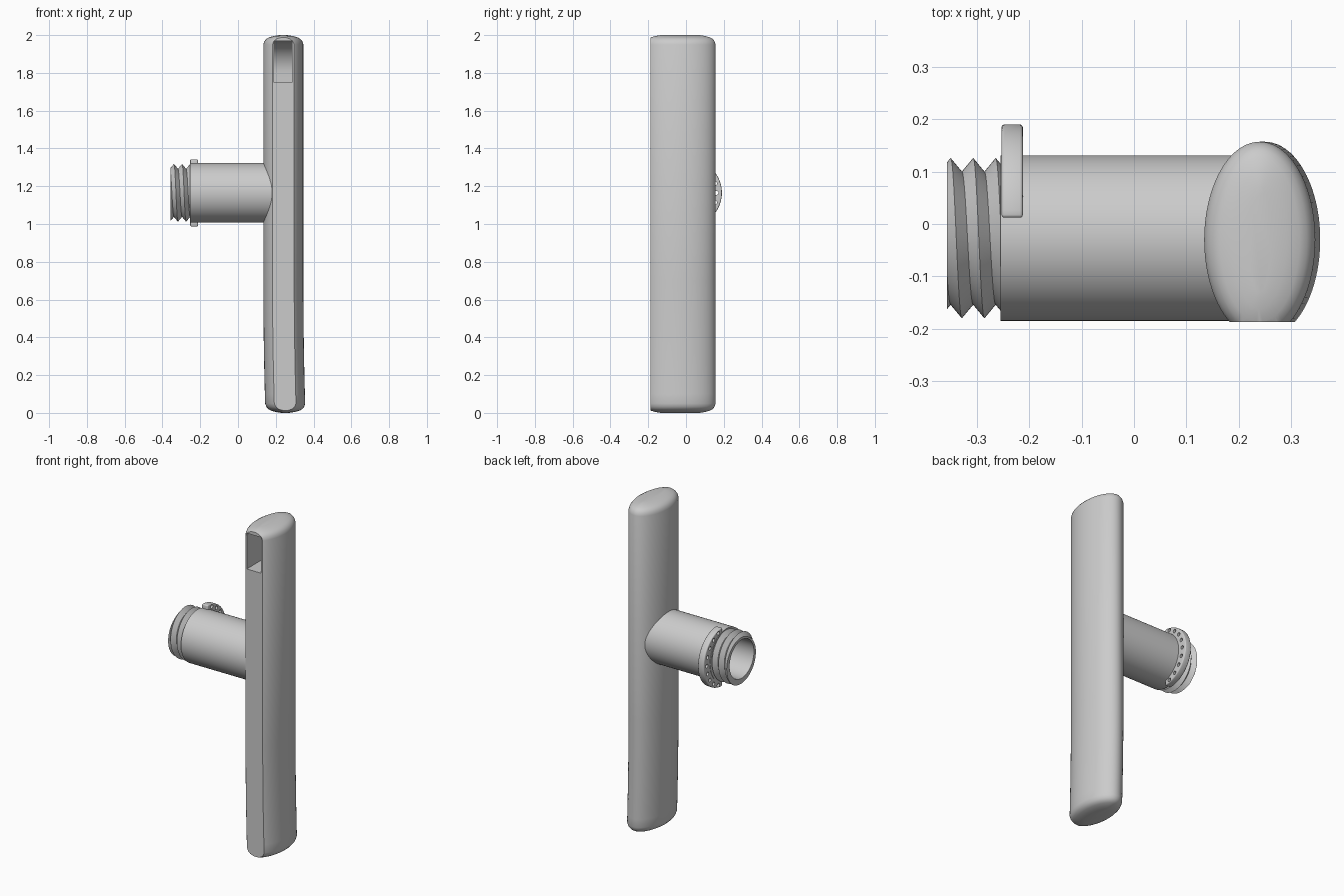
import bpy, bmesh, math
from math import cos, sin, pi, tau
from mathutils import Matrix

old = bpy.data.objects.get("Cube")
if old:
    bpy.data.objects.remove(old, do_unlink=True)

grey = bpy.data.materials.new("plain grey")
grey.use_nodes = True
grey.diffuse_color = (0.6, 0.6, 0.6, 1)
grey.node_tree.nodes["Principled BSDF"].inputs["Base Color"].default_value = (0.6, 0.6, 0.6, 1)

AXIS_Y, AXIS_Z = -0.027, 1.165      # centre line of the side tube
FRONT = -0.187                      # flat front plane


def finish(bm, name):
    bmesh.ops.recalc_face_normals(bm, faces=bm.faces)
    mesh = bpy.data.meshes.new(name)
    bm.to_mesh(mesh)
    bm.free()
    mesh.materials.append(grey)
    ob = bpy.data.objects.new(name, mesh)
    bpy.context.collection.objects.link(ob)
    return ob


def activate(ob):
    bpy.ops.object.select_all(action='DESELECT')
    ob.select_set(True)
    bpy.context.view_layer.objects.active = ob


def smooth(ob):
    activate(ob)
    bpy.ops.object.shade_smooth_by_angle(angle=math.radians(35))


def cut(ob, cutter):
    mod = ob.modifiers.new("cut", 'BOOLEAN')
    mod.operation = 'DIFFERENCE'
    mod.solver = 'EXACT'
    mod.object = cutter
    activate(ob)
    bpy.ops.object.modifier_apply(modifier=mod.name)
    bpy.data.objects.remove(cutter, do_unlink=True)


def bridge(bm, a, b, closed=True):
    n = len(a)
    for i in range(n if closed else n - 1):
        k = (i + 1) % n
        bm.faces.new((a[i], a[k], b[k], b[i]))


def prism(bm, points, x0, x1):
    """Extrude a (y, z) outline along x."""
    a = [bm.verts.new((x0, y, z)) for y, z in points]
    b = [bm.verts.new((x1, y, z)) for y, z in points]
    bridge(bm, a, b)
    bm.faces.new(a)
    bm.faces.new(b)


# Upright body: elliptical rings with rounded ends, slightly bent at the foot
cap = [(0, .085), (.005, .055), (.012, .03), (.02, .016), (.032, .006), (.05, 0)]
levels = cap + [(z / 10, 0) for z in range(1, 8)] + [(2 - z, d) for z, d in reversed(cap)]
bm = bmesh.new()
rings = []
for z, inset in levels:
    cx = 0.24 + 0.011 * max(0, 1 - z / 0.7) ** 2
    rings.append([bm.verts.new((cx + (.106 - inset) * cos(t), -.03 + (.187 - inset) * sin(t), z))
                  for t in (tau * i / 80 for i in range(80))])
for a, b in zip(rings, rings[1:]):
    bridge(bm, a, b)
bm.faces.new(rings[0])
bm.faces.new(rings[-1])
# Flat front face
res = bmesh.ops.bisect_plane(bm, geom=bm.verts[:] + bm.edges[:] + bm.faces[:],
                             plane_co=(0, FRONT, 0), plane_no=(0, 1, 0), clear_inner=True)
edges = [e for e in res["geom_cut"] if isinstance(e, bmesh.types.BMEdge)]
bmesh.ops.edgeloop_fill(bm, edges=edges)
body = finish(bm, "upright_body")

# Recess near the top with a flat floor and a curved back wall
outline = [(-.3, 1.75), (.11, 1.75)]
outline += [(-.06 + .17 * cos(t), 1.80 + .168 * sin(t)) for t in (pi / 2 * i / 16 for i in range(17))]
outline += [(-.3, 1.968)]
bm = bmesh.new()
prism(bm, outline, .19, .287)
cut(body, finish(bm, "recess_cutter"))
smooth(body)

# Side tube with bore and screw thread, as one skin of revolved rows
X_TIP, X_SHOULDER, PITCH, CREST_X = -.357, -.255, .043, -.35
BORE, ROOT, CREST, TUBE = .117, .127, .153, .158
SIDES = 72


def thread_row(j):
    row = []
    for i in range(SIDES + 1):
        turn = i / SIDES
        x = CREST_X + PITCH * (turn + j / 2)
        x = min(max(x, X_TIP), X_SHOULDER)
        p = (x - CREST_X) / PITCH - turn
        wave = abs(2 * (p - math.floor(p)) - 1)
        row.append((x, ROOT + (CREST - ROOT) * wave))
    return row


def plain_row(x, r):
    return [(x, r)] * (SIDES + 1)


rows = [plain_row(.2, BORE), plain_row(X_TIP, BORE)]
rows += [thread_row(j) for j in range(-3, 6)]
rows += [plain_row(X_SHOULDER, TUBE), plain_row(.22, TUBE)]
bm = bmesh.new()
skin = [[bm.verts.new((x, AXIS_Y + r * cos(tau * i / SIDES), AXIS_Z + r * sin(tau * i / SIDES)))
         for i, (x, r) in enumerate(row)] for row in rows]
for a, b in zip(skin, skin[1:]):
    bridge(bm, a, b, closed=False)
bmesh.ops.remove_doubles(bm, verts=bm.verts, dist=1e-5)
bmesh.ops.dissolve_degenerate(bm, edges=bm.edges, dist=1e-5)
smooth(finish(bm, "threaded_side_tube"))

# Crescent flange on the back of the tube
N = 40
outer = [(.012 + .178 * cos(t), AXIS_Z + .178 * sin(t))
         for t in (-pi / 2 + pi * i / N for i in range(N + 1))]
reach = math.acos((.012 - AXIS_Y) / .14)
inner = [(AXIS_Y + .14 * cos(t), AXIS_Z + .14 * sin(t))
         for t in (reach - 2 * reach * i / N for i in range(N + 1))]
bm = bmesh.new()
prism(bm, outer + inner, -.253, -.212)
flange = finish(bm, "crescent_flange")
bevel = flange.modifiers.new("round", 'BEVEL')
bevel.width = .006
bevel.segments = 3
bevel.angle_limit = math.radians(40)
activate(flange)
bpy.ops.object.modifier_apply(modifier=bevel.name)

# Row of small through holes
bm = bmesh.new()
for k in range(-4, 5):
    t = math.radians(17.5 * k)
    place = Matrix.Translation((-.232, -.007 + .168 * cos(t), AXIS_Z + .168 * sin(t)))
    bmesh.ops.create_cone(bm, cap_ends=True, segments=20, radius1=.011, radius2=.011, depth=.1,
                          matrix=place @ Matrix.Rotation(pi / 2, 4, 'Y'))
cut(flange, finish(bm, "hole_cutter"))
smooth(flange)
